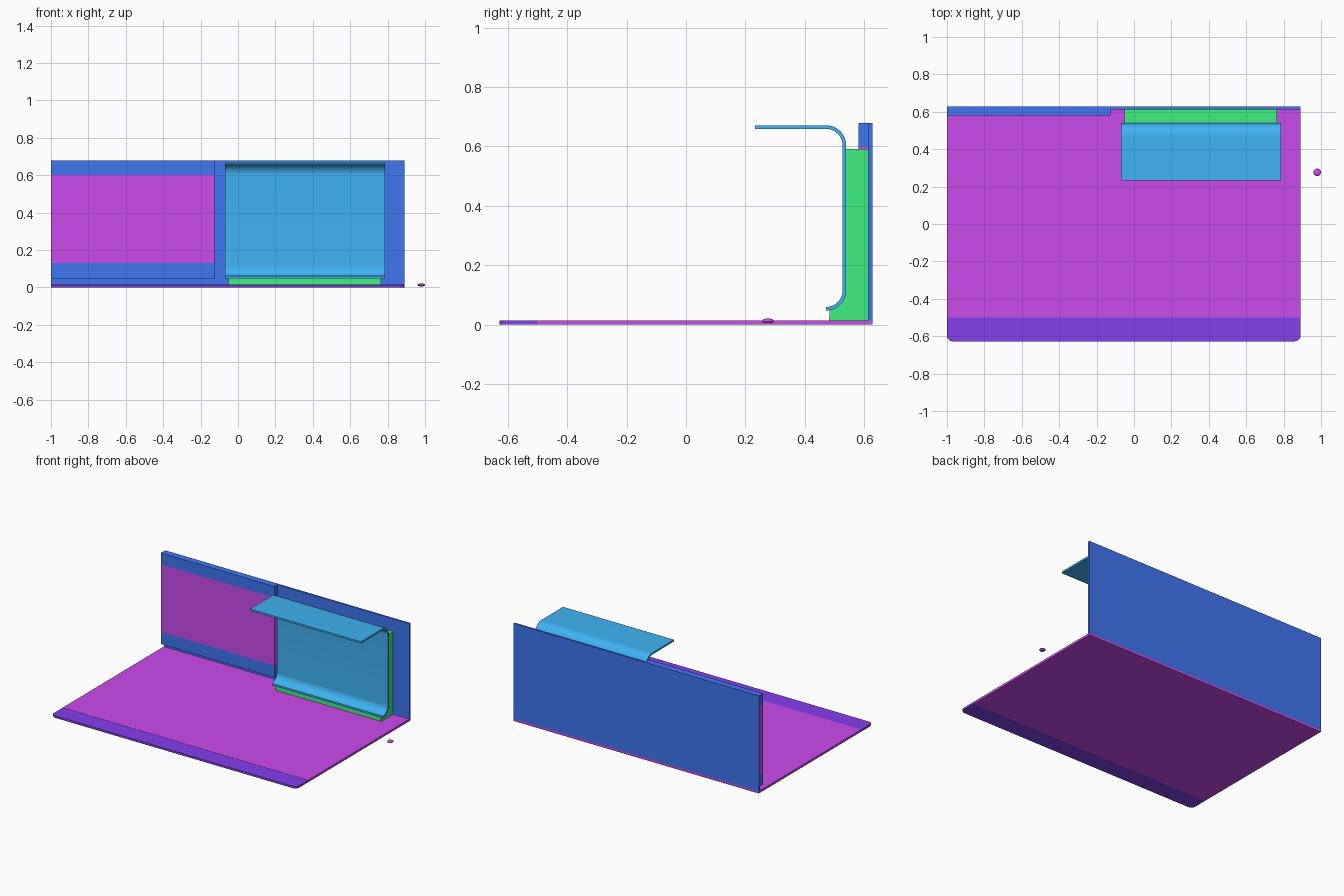
import bpy, bmesh, math

if "Cube" in bpy.data.objects:
    bpy.data.objects.remove(bpy.data.objects["Cube"])

def colour(name, rgb):
    m = bpy.data.materials.new(name)
    m.diffuse_color = (*rgb, 1)
    m.use_nodes = True
    m.node_tree.nodes["Principled BSDF"].inputs["Base Color"].default_value = m.diffuse_color
    return m

PURPLE = colour("purple", (0.60, 0.07, 0.85))
VIOLET = colour("violet", (0.23, 0.05, 0.85))
BLUE = colour("blue", (0.05, 0.18, 0.88))
SKY = colour("sky", (0.05, 0.45, 0.90))
GREEN = colour("green", (0.05, 0.87, 0.22))

def prism(name, outline, depth, mat, smooth=False):
    """Extrude a closed 3D outline along the depth vector."""
    bm = bmesh.new()
    face = bm.faces.new([bm.verts.new(p) for p in outline])
    ext = bmesh.ops.extrude_face_region(bm, geom=[face])
    bmesh.ops.translate(bm, vec=depth, verts=[v for v in ext["geom"] if isinstance(v, bmesh.types.BMVert)])
    bmesh.ops.recalc_face_normals(bm, faces=bm.faces)
    me = bpy.data.meshes.new(name)
    bm.to_mesh(me)
    bm.free()
    ob = bpy.data.objects.new(name, me)
    bpy.context.collection.objects.link(ob)
    me.materials.append(mat)
    if smooth:
        bpy.ops.object.select_all(action='DESELECT')
        bpy.context.view_layer.objects.active = ob
        ob.select_set(True)
        bpy.ops.object.shade_smooth_by_angle(angle=math.radians(30))
    return ob

def box(name, x0, x1, y0, y1, z0, z1, mat):
    return prism(name, [(x0, y0, z0), (x1, y0, z0), (x1, y1, z0), (x0, y1, z0)], (0, 0, z1 - z0), mat)

def arc(cx, cy, r, a0, a1, n=12):
    return [(cx + r * math.cos(math.radians(a0 + (a1 - a0) * i / n)),
             cy + r * math.sin(math.radians(a0 + (a1 - a0) * i / n))) for i in range(n + 1)]

L, R, F, B = -1.0, 0.89, -0.627, 0.627

# Base slab and its rounded front edge
box("base_slab", L, R, -0.5, B, 0, 0.015, PURPLE)
r = 0.03
front = [(R, -0.5), (L, -0.5)] + arc(L + r, F + r, r, 180, 270, 8) + arc(R - r, F + r, r, 270, 360, 8)
prism("base_front_edge", [(x, y, 0.0) for x, y in front], (0, 0, 0.014), VIOLET, True)

# Back wall and thicker left panel with a coloured centre band
box("back_wall", L, R, 0.613, B, 0.015, 0.679, BLUE)
for name, z0, z1, mat in (("panel_lower", 0.045, 0.13, BLUE),
                          ("panel_band", 0.13, 0.60, PURPLE),
                          ("panel_upper", 0.60, 0.679, BLUE)):
    box(name, L, -0.125, 0.58, 0.613, z0, z1, mat)

# Bent sheet: flat top flange, upright, curled lower lip
cy, top, bottom, ro, t = 0.472, 0.604, 0.115, 0.067, 0.012
outer = [(0.232, top + ro)] + arc(cy, top, ro, 90, 0) + arc(cy, bottom, ro, 0, -90)
inner = [(0.232, top + ro - t)] + arc(cy, top, ro - t, 90, 0) + arc(cy, bottom, ro - t, 0, -90)
prism("bent_sheet", [(-0.07, y, z) for y, z in outer + inner[::-1]], (0.855, 0, 0), SKY, True)

# Green support that follows the back of the sheet
support = [(0.482, 0.015), (0.613, 0.015), (0.613, 0.592), (0.539, 0.592)] + arc(cy, bottom, ro, 0, -81)
prism("sheet_support", [(-0.05, y, z) for y, z in support], (0.815, 0, 0), GREEN, True)

# Small flattened button beside the base
bpy.ops.mesh.primitive_uv_sphere_add(segments=24, ring_count=12, radius=1, location=(0.98, 0.276, 0.013))
button = bpy.context.object
button.name = "side_button"
button.scale = (0.02, 0.02, 0.008)
bpy.ops.object.transform_apply(location=False, rotation=False, scale=True)
bpy.ops.object.shade_smooth()
button.data.materials.append(PURPLE)
